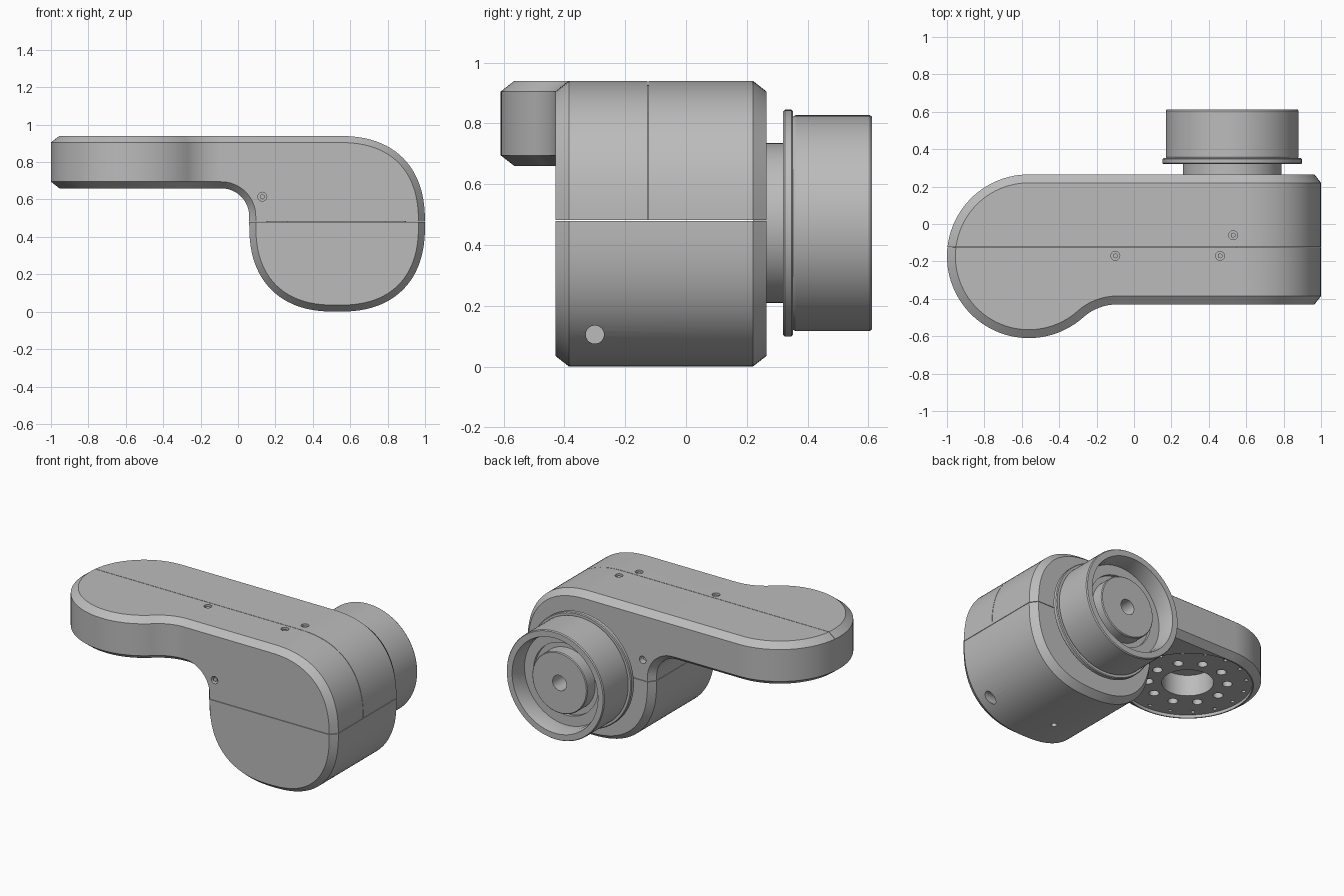
import bpy, bmesh
from math import sin, cos, pi, radians, atan2
from mathutils import Vector, Matrix

cube = bpy.data.objects.get("Cube")
if cube:
    bpy.data.objects.remove(cube, do_unlink=True)

grey = bpy.data.materials.new("satin grey")
grey.use_nodes = True
grey.diffuse_color = (0.5, 0.5, 0.5, 1)
grey.node_tree.nodes["Principled BSDF"].inputs["Base Color"].default_value = (0.5, 0.5, 0.5, 1)

SEAM = -0.09                      # where the arm meets the motor housing
FRONT, BACK = -0.43, 0.265
UNDER, TOP = 0.66, 0.94
ARM = Vector((-0.5625, -0.1725))  # centre of the round arm end
ARM_R = 0.4375
MOTOR = Vector((0.525, 0.472))    # motor axis in x and z


def make_object(name, bm):
    bmesh.ops.remove_doubles(bm, verts=bm.verts, dist=0.0005)
    bmesh.ops.recalc_face_normals(bm, faces=bm.faces)
    mesh = bpy.data.meshes.new(name)
    bm.to_mesh(mesh)
    bm.free()
    obj = bpy.data.objects.new(name, mesh)
    bpy.context.collection.objects.link(obj)
    mesh.materials.append(grey)
    return obj


def activate(obj):
    bpy.ops.object.select_all(action='DESELECT')
    obj.select_set(True)
    bpy.context.view_layer.objects.active = obj


def smooth(obj):
    activate(obj)
    bpy.ops.object.shade_smooth_by_angle(angle=radians(25))


def arc(centre, r, start, end, n):
    angles = [radians(start + (end - start) * i / n) for i in range(n + 1)]
    return [Vector((centre[0] + r * cos(a), centre[1] + r * sin(a))) for a in angles]


def inset(points, d):
    """Offset a counter-clockwise outline inwards, holding the seam in place."""
    result = []
    for i, p in enumerate(points):
        e1 = (p - points[i - 1]).normalized()
        e2 = (points[(i + 1) % len(points)] - p).normalized()
        n1, n2 = Vector((-e1.y, e1.x)), Vector((-e2.y, e2.x))
        q = p + (n1 + n2) * d / (1 + n1.dot(n2))
        if abs(p.x - SEAM) < 1e-4:
            q.x = p.x
        result.append(q)
    return result


def chamfered_prism(bm, points, lo, hi, side, depth, place):
    """Extrude an outline with chamfered rims, left open at the seam."""
    small = inset(points, side)
    layers = [(small, lo), (points, lo + depth), (points, hi - depth), (small, hi)]
    rings = [[bm.verts.new(place(p.x, p.y, h)) for p in pts] for pts, h in layers]
    for a, b in zip(rings, rings[1:]):
        for i in range(len(a)):
            quad = (a[i - 1], a[i], b[i], b[i - 1])
            if any(abs(v.co.x - SEAM) > 1e-4 for v in quad):
                bm.faces.new(quad)
    bm.faces.new(rings[0])
    bm.faces.new(rings[-1])


def cylinder(bm, r, start, end, n=24):
    start, end = Vector(start), Vector(end)
    axis = end - start
    matrix = Matrix.Translation((start + end) / 2) @ axis.to_track_quat('Z', 'Y').to_matrix().to_4x4()
    bmesh.ops.create_cone(bm, cap_ends=True, segments=n, radius1=r, radius2=r,
                          depth=axis.length, matrix=matrix)


def box(bm, lo, hi):
    lo, hi = Vector(lo), Vector(hi)
    bmesh.ops.create_cube(bm, size=1, matrix=Matrix.Translation((lo + hi) / 2) @ Matrix.Diagonal((*(hi - lo), 1)))


def cut(obj, bm):
    cutter = make_object("cutter", bm)
    cutter.hide_render = True
    mod = obj.modifiers.new("cut", 'BOOLEAN')
    mod.operation, mod.solver, mod.object = 'DIFFERENCE', 'EXACT', cutter
    activate(obj)
    bpy.ops.object.modifier_apply(modifier=mod.name)
    bpy.data.objects.remove(cutter, do_unlink=True)


def lathe(name, profile, n=96):
    """Turn a closed (radius, y) profile about the motor axis."""
    bm = bmesh.new()
    rings = []
    for k in range(n):
        a = 2 * pi * k / n
        rings.append([bm.verts.new((MOTOR.x + r * cos(a), y, MOTOR.y + r * sin(a))) for r, y in profile])
    for k in range(n):
        a, b = rings[k - 1], rings[k]
        for i in range(len(profile) - 1):
            bm.faces.new((a[i], a[i + 1], b[i + 1], b[i]))
    obj = make_object(name, bm)
    smooth(obj)
    return obj


# Housing: arm outline seen from above, motor outline seen from the front
body = bmesh.new()
fillet = Vector((SEAM, FRONT - 0.273))
join = fillet - ARM
meet = math_angle = atan2(join.y, join.x) * 180 / pi
arm_outline = [Vector((SEAM, BACK))]
arm_outline += arc(ARM, ARM_R, 90, 360 + meet, 64)
arm_outline += arc(fillet, 0.273, 180 + meet, 90, 16)[1:]
chamfered_prism(body, arm_outline, UNDER, TOP, 0.045, 0.035, lambda x, y, h: (x, y, h))


def power(v):
    return (1 if v > 0 else -1) * abs(v) ** (2 / 2.4)


motor_outline = [Vector((SEAM, TOP))]
for i in range(73):
    a = radians(90 - 270 * i / 72)
    motor_outline.append(Vector((0.53 + 0.47 * power(cos(a)), 0.47 + 0.47 * power(sin(a)))))
motor_outline += arc((SEAM, 0.51), 0.15, 0, 90, 16)
motor_outline.reverse()
chamfered_prism(body, motor_outline, FRONT, BACK, 0.035, 0.045, lambda x, z, h: (x, h, z))
housing = make_object("housing", body)

# Shallow round recess under the arm
bm = bmesh.new()
cylinder(bm, 0.385, (*ARM, 0.5), (*ARM, 0.68), 96)
cut(housing, bm)

# Mounting pattern, bore, screw holes and cable hole
bm = bmesh.new()
cylinder(bm, 0.155, (*ARM, 0.6), (*ARM, 0.82), 64)
for count, ring, r in ((10, 0.236, 0.03), (16, 0.35, 0.012)):
    for p in arc(ARM, ring, 0, 360, count)[:-1]:
        cylinder(bm, r, (*p, 0.6), (*p, 0.74), 20)
screws = [(-0.1, -0.17), (0.46, -0.17), (0.53, -0.06)]
for p in screws:
    cylinder(bm, 0.024, (*p, TOP - 0.03), (*p, 1))
cylinder(bm, 0.018, (0.48, -0.17, -0.1), (0.48, -0.17, 0.06))
for y in (FRONT, BACK):
    cylinder(bm, 0.024, (0.13, y - 0.04, 0.615), (0.13, y + 0.04, 0.615))
cylinder(bm, 0.03, (0.7, -0.3, 0.105), (1.1, -0.3, 0.105), 32)
cut(housing, bm)

# Parting lines between the shells
gap = 0.0015
grooves = [((-0.05, -1, 0.48 - gap), (1.1, 1, 0.48 + gap)),
           ((-0.97, -0.125 - gap, 0.925), (0.9, -0.125 + gap, 1)),
           ((0.55, -0.125 - gap, 0.48), (1.1, -0.125 + gap, 1)),
           ((-1.1, -0.125 - gap, 0.6), (-0.97, -0.125 + gap, 1))]
for lo, hi in grooves:
    bm = bmesh.new()
    box(bm, lo, hi)
    cut(housing, bm)
smooth(housing)

# Screw heads sunk in the holes
bm = bmesh.new()
for p in screws:
    cylinder(bm, 0.014, (*p, TOP - 0.04), (*p, TOP - 0.008), 6)
cylinder(bm, 0.014, (0.13, FRONT + 0.008, 0.615), (0.13, FRONT + 0.05, 0.615), 6)
make_object("screw_heads", bm)

# Output stage on the back
lathe("output_neck", [(0, 0.22), (0.263, 0.22), (0.263, 0.34), (0, 0.34)])
lathe("output_flange", [(0, 0.32), (0.368, 0.32), (0.373, 0.325), (0.373, 0.347), (0.368, 0.352), (0, 0.352)])
lathe("output_drum", [(0, 0.35), (0.35, 0.35), (0.355, 0.36), (0.355, 0.605), (0.35, 0.612),
                      (0.312, 0.612), (0.3, 0.56), (0.3, 0.5), (0.235, 0.5), (0.235, 0.48), (0.2, 0.48),
                      (0.2, 0.56), (0.195, 0.565), (0.05, 0.565), (0.05, 0.45), (0, 0.45)])
